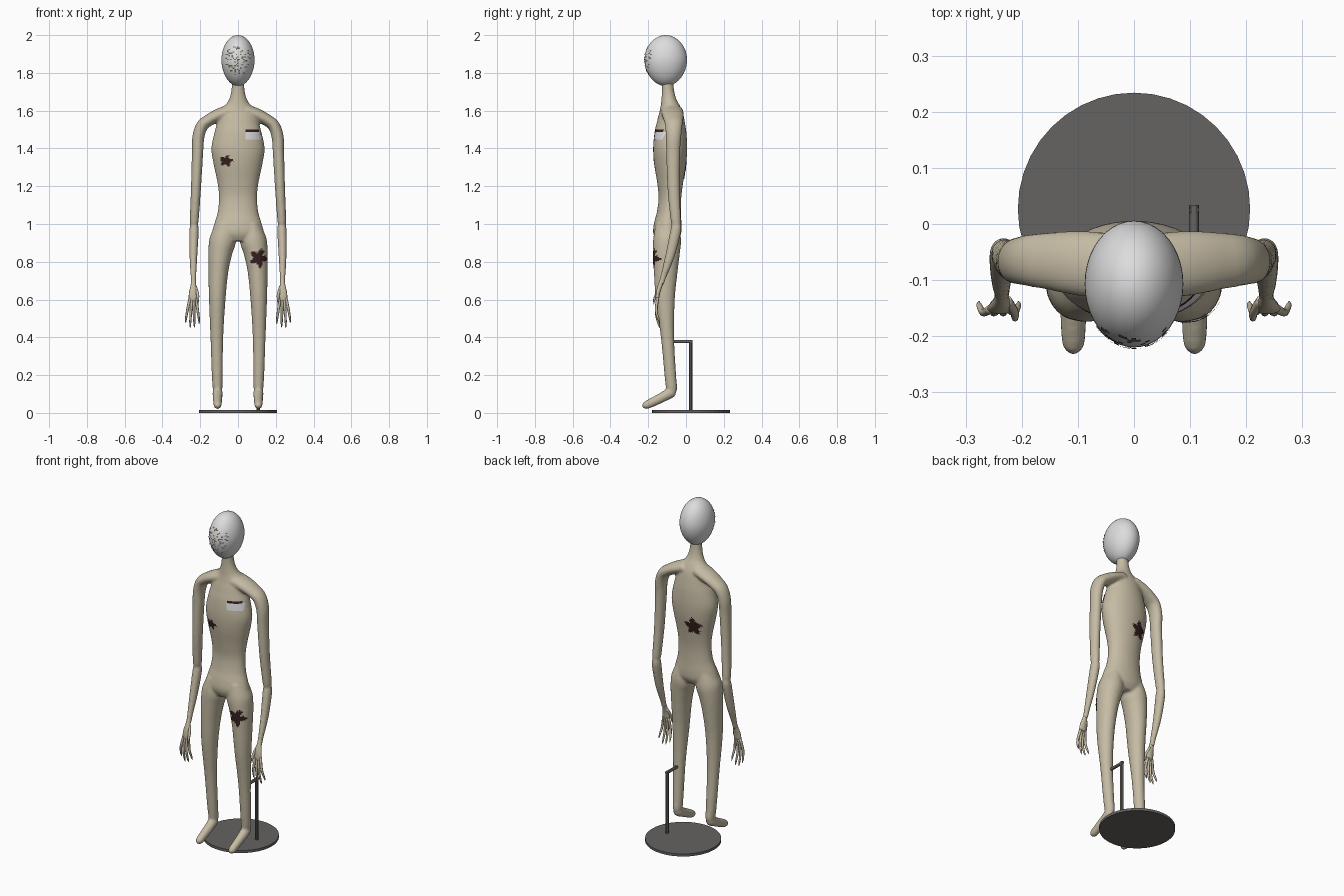
import bpy, bmesh, math, random
from mathutils import Vector
from mathutils.bvhtree import BVHTree

if "Cube" in bpy.data.objects:
    bpy.data.objects.remove(bpy.data.objects["Cube"])
random.seed(4)


def material(name, r, g, b):
    m = bpy.data.materials.new(name)
    m.use_nodes = True
    m.diffuse_color = (r, g, b, 1)
    m.node_tree.nodes["Principled BSDF"].inputs["Base Color"].default_value = (r, g, b, 1)
    return m


BEIGE = material("beige_fabric", 0.56, 0.5, 0.37)
PALE = material("pale_head", 0.72, 0.72, 0.72)
STEEL = material("dark_steel", 0.13, 0.125, 0.12)
STAIN = material("dark_stain", 0.035, 0.014, 0.013)
WHITE = material("tag_white", 0.72, 0.72, 0.74)
SPECK = material("olive_specks", 0.16, 0.14, 0.09)


def finish(name, bm, mat, smooth=True):
    mesh = bpy.data.meshes.new(name)
    bm.to_mesh(mesh)
    bm.free()
    mesh.materials.append(mat)
    for p in mesh.polygons:
        p.use_smooth = smooth
    ob = bpy.data.objects.new(name, mesh)
    bpy.context.scene.collection.objects.link(ob)
    return ob


def spline(points, steps):
    """Catmull-Rom through rows of x, y, z, two radii."""
    p = [Vector(q) for q in points]
    p = [p[0]] + p + [p[-1]]
    out = []
    for a, b, c, d in zip(p, p[1:], p[2:], p[3:]):
        for i in range(steps):
            t = i / steps
            out.append(b + (c - a) * (t / 2) + (a * 2 - b * 5 + c * 4 - d) * (t * t / 2)
                       + (b * 3 - a - c * 3 + d) * (t ** 3 / 2))
    return out + [p[-1]]


def tube(bm, points, side=1, ref=(0, 1, 0), n=20, steps=4):
    """Elliptical tube: first radius runs along ref, second across it."""
    rows = spline(points, steps)
    pos = [Vector((r[0] * side, r[1], r[2])) for r in rows]
    rings = []
    for i, r in enumerate(rows):
        t = (pos[min(i + 1, len(pos) - 1)] - pos[max(i - 1, 0)]).normalized()
        u = Vector(ref)
        u = (u - t * u.dot(t)).normalized()
        v = t.cross(u)
        rings.append([bm.verts.new(pos[i] + u * (r[3] * math.cos(a)) + v * (r[4] * math.sin(a)))
                      for a in (math.tau * k / n for k in range(n))])
    faces = [bm.faces.new((a[k], a[(k + 1) % n], b[(k + 1) % n], b[k]))
             for a, b in zip(rings, rings[1:]) for k in range(n)]
    faces += [bm.faces.new(rings[0][::-1]), bm.faces.new(rings[-1])]
    bmesh.ops.recalc_face_normals(bm, faces=faces)


# Body: torso, arms, legs and feet fused into one soft skin
TORSO = [(0, -.1, 1.77, .03, .032), (0, -.095, 1.70, .033, .036), (0, -.09, 1.65, .042, .052),
         (0, -.085, 1.62, .052, .077), (0, -.08, 1.58, .065, .10), (0, -.08, 1.53, .076, .112),
         (0, -.082, 1.48, .085, .126), (0, -.084, 1.40, .09, .141), (0, -.084, 1.32, .085, .130),
         (0, -.084, 1.22, .069, .109), (0, -.085, 1.14, .06, .101), (0, -.09, 1.06, .064, .108),
         (0, -.096, 1.0, .073, .126), (0, -.1, .95, .074, .135), (0, -.1, .91, .055, .10)]
ARM = [(.04, -.075, 1.60, .06, .035), (.10, -.07, 1.578, .058, .034), (.15, -.066, 1.552, .052, .032),
       (.19, -.065, 1.52, .046, .032), (.21, -.066, 1.46, .041, .032), (.214, -.068, 1.38, .037, .03),
       (.222, -.066, 1.2, .033, .027), (.231, -.055, 1.03, .028, .024), (.232, -.052, 1.0, .025, .021),
       (.233, -.055, .96, .029, .025), (.236, -.085, .83, .025, .021), (.236, -.12, .72, .016, .015),
       (.236, -.13, .68, .014, .014)]
LEG = [(.07, -.1, 1.0, .06, .045), (.08, -.1, .92, .074, .07), (.094, -.103, .85, .071, .064),
       (.104, -.107, .75, .063, .053), (.11, -.11, .6, .051, .044), (.112, -.098, .4, .035, .034),
       (.11, -.083, .2, .031, .029), (.108, -.076, .125, .029, .025), (.108, -.076, .105, .018, .018)]
FOOT = [(.108, -.058, .118, .012, .012), (.108, -.075, .11, .026, .028), (.108, -.13, .08, .025, .026),
        (.108, -.20, .046, .022, .023), (.108, -.222, .037, .017, .017), (.108, -.231, .033, .006, .006)]

bm = bmesh.new()
tube(bm, TORSO, n=32)
for s in (1, -1):
    tube(bm, ARM, s)
    tube(bm, LEG, s)
    tube(bm, FOOT, s, ref=(1, 0, 0))
body = finish("body", bm, BEIGE)
fuse = body.modifiers.new("fuse", 'REMESH')
fuse.mode = 'VOXEL'
fuse.voxel_size = 0.007
fuse.use_smooth_shade = True
soft = body.modifiers.new("soften", 'SMOOTH')
soft.factor = 0.5
soft.iterations = 5

# Hands: flat palm, four long fingers and a thumb
PALM = [(.236, -.122, .72, .011, .011), (.236, -.135, .68, .012, .014), (.237, -.147, .64, .011, .022),
        (.238, -.152, .605, .009, .023), (.238, -.153, .59, .004, .016)]
FINGERS = [(.222, .213, .206, .47), (.233, .233, .231, .452), (.244, .250, .253, .45), (.254, .268, .276, .475)]
for s, label in ((1, "left"), (-1, "right")):
    bm = bmesh.new()
    tube(bm, PALM, s, n=12)
    for x0, x1, x2, tip in FINGERS:
        mid = (tip + .61) / 2
        tube(bm, [(x0, -.15, .61, .008, .008), (x1, -.158, mid, .007, .007),
                  (x2, -.145, tip + .02, .005, .005), (x2, -.138, tip, .001, .001)], s, n=8, steps=3)
    tube(bm, [(.226, -.135, .67, .008, .008), (.214, -.155, .63, .008, .008),
              (.212, -.168, .60, .006, .006), (.211, -.17, .575, .001, .001)], s, n=8, steps=3)
    finish(label + "_hand", bm, BEIGE)

# Head: blank egg, narrower toward the chin
bm = bmesh.new()
bmesh.ops.create_uvsphere(bm, u_segments=40, v_segments=24, radius=1)
for v in bm.verts:
    x, y, z = v.co
    w = 1 + 0.06 * z if z < 0 else 1
    v.co = (x * .088 * w, -.107 + y * .113 * w, 1.865 + z * .135)
head = finish("head", bm, PALE)

# Display stand: disc, upright rod and bracket into the calf
bm = bmesh.new()
bmesh.ops.create_cone(bm, cap_ends=True, segments=40, radius1=.207, radius2=.207, depth=.015)
bmesh.ops.translate(bm, verts=bm.verts, vec=(0, .027, .0075))
finish("stand_disc", bm, STEEL, smooth=False)
bm = bmesh.new()
R = .009
tube(bm, [(.107, .025, .01, R, R), (.107, .025, .385, R, R)], n=12, steps=1)
tube(bm, [(.107, .034, .378, R, R), (.107, -.09, .378, R, R)], ref=(1, 0, 0), n=12, steps=1)
rod = finish("stand_rod", bm, STEEL)
bpy.context.view_layer.objects.active = rod
rod.select_set(True)
bpy.ops.object.shade_smooth_by_angle()

# Painted marks lie just above the surface they decorate
deps = bpy.context.evaluated_depsgraph_get()
body_tree = BVHTree.FromObject(body, deps)
head_tree = BVHTree.FromObject(head, deps)


def decal(name, tree, cells, size, centre, mat, front=True):
    """Project grid cells (i, k) along y onto a surface."""
    d = 1 if front else -1
    bm, made = bmesh.new(), {}

    def vert(i, k):
        if (i, k) not in made:
            x, z = centre[0] + i * size[0], centre[1] + k * size[1]
            hit = tree.ray_cast(Vector((x, -d, z)), Vector((0, d, 0)))
            made[i, k] = bm.verts.new(hit[0] + hit[1] * .003) if hit[0] else None
        return made[i, k]

    for i, k in sorted(cells):
        quad = [vert(i, k), vert(i + 1, k), vert(i + 1, k + 1), vert(i, k + 1)]
        if all(quad):
            bm.faces.new(quad if front else quad[::-1])
    return finish(name, bm, mat, smooth=False)


def blot(rx, rz, phase):
    """Ragged splash as a set of grid cells."""
    cells = set()
    for i in range(-14, 14):
        for k in range(-14, 14):
            a = math.atan2(k + .5, i + .5)
            edge = .8 + .2 * math.sin(5 * a + phase) + random.uniform(-.12, .12)
            if math.hypot((i + .5) / rx, (k + .5) / rz) < edge:
                cells.add((i, k))
    return cells


CELL = (.005, .005)
decal("belly_stain", body_tree, blot(8, 6, 1), CELL, (-.06, 1.335), STAIN)
decal("thigh_stain", body_tree, blot(9, 10, 2), CELL, (.108, .82), STAIN)
decal("back_stain", body_tree, blot(10, 11, 0), CELL, (-.04, 1.28), STAIN, front=False)

# Chest tag with a dark upper band
tag = [(i, k) for i in range(8) for k in range(5)]
decal("chest_tag", body_tree, tag, (.01, .008), (.04, 1.447), WHITE)
decal("chest_tag_band", body_tree, [(i, 0) for i in range(8)], (.01, .013), (.04, 1.487), STAIN)

# Face specks
specks = set()
while len(specks) < 75:
    i, k = random.randint(-8, 8), random.randint(-13, 11)
    if math.hypot(i / 8.5, k / 13) < 1:
        specks.add((i, k))
decal("face_specks", head_tree, specks, (.0075, .0065), (-.004, 1.868), SPECK)
